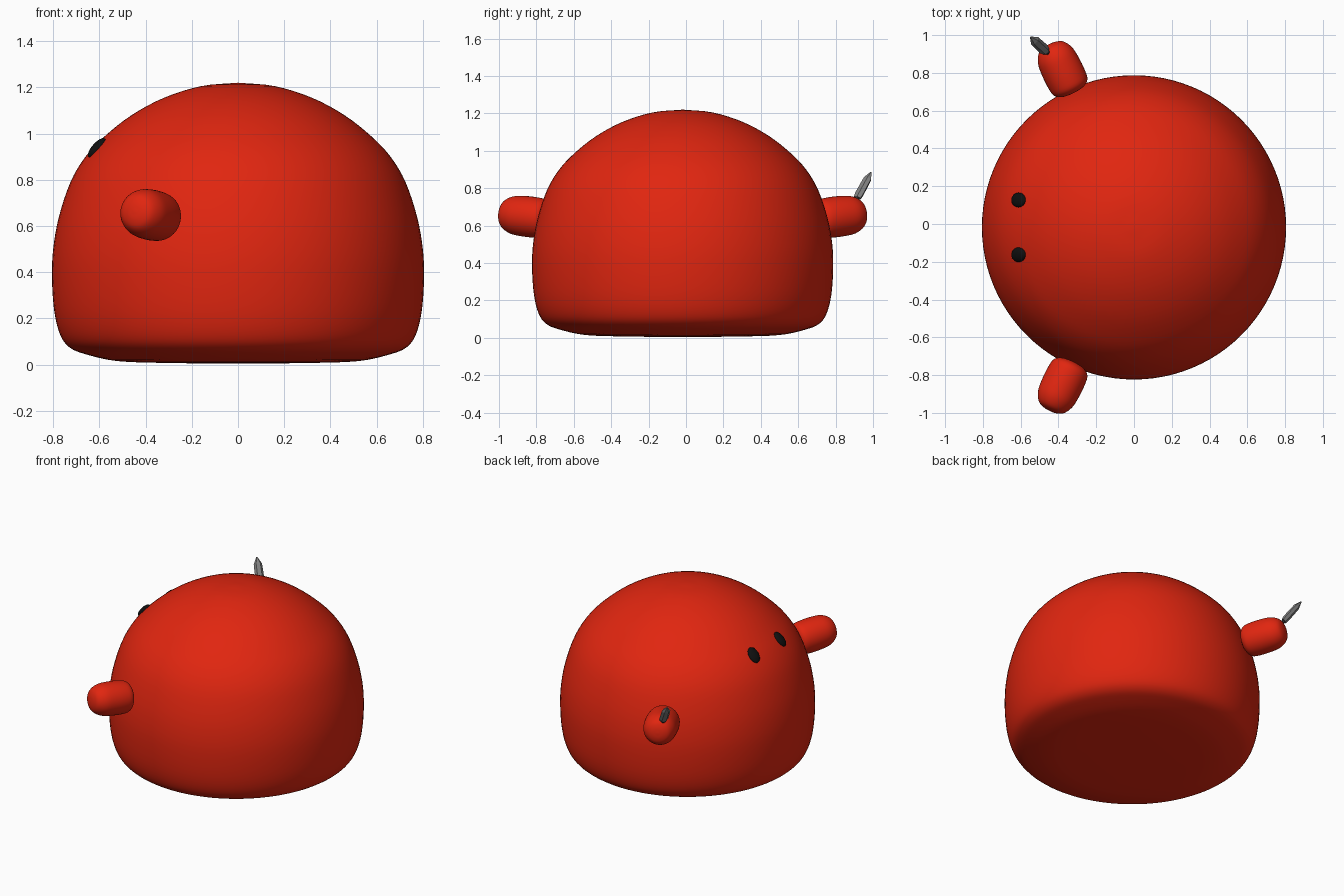
import bpy, bmesh, math
from mathutils import Vector, Matrix

cube = bpy.data.objects.get("Cube")
if cube:
    bpy.data.objects.remove(cube, do_unlink=True)


def material(name, color, rough=0.5):
    m = bpy.data.materials.new(name)
    m.use_nodes = True
    m.diffuse_color = (*color, 1)
    bsdf = m.node_tree.nodes["Principled BSDF"]
    bsdf.inputs["Base Color"].default_value = (*color, 1)
    bsdf.inputs["Roughness"].default_value = rough
    return m


RED = material("red", (0.75, 0.019, 0.005))
BLACK = material("black", (0.005, 0.005, 0.005))
STEEL = material("steel_grey", (0.22, 0.22, 0.22))
DARK = material("dark_grey", (0.04, 0.04, 0.04))


def smooth_profile(points, steps=4):
    """Catmull-Rom curve through (radius, height) points."""
    p = [Vector(q) for q in points]
    p = [2 * p[0] - p[1]] + p + [2 * p[-1] - p[-2]]
    out = []
    for a, b, c, d in zip(p, p[1:], p[2:], p[3:]):
        for i in range(steps):
            t = i / steps
            out.append(0.5 * (2 * b + (c - a) * t + (2 * a - 5 * b + 4 * c - d) * t ** 2
                              + (3 * b - a - 3 * c + d) * t ** 3))
    return out + [p[-2]]


def frame(origin, axis, side=(0, 0, 1)):
    """Matrix whose z runs along axis and whose x lies close to side."""
    z = Vector(axis).normalized()
    x = Vector(side)
    x = (x - z * x.dot(z)).normalized()
    return Matrix.Translation(origin) @ Matrix((x, z.cross(x), z)).transposed().to_4x4()


def lathe(name, profile, mat, matrix, segments=64, flatten=1.0, smooth=True):
    """Revolve a profile around z, optionally flattened along y."""
    bm = bmesh.new()
    verts = [bm.verts.new((max(r, 0), 0, h)) for r, h in profile]
    edges = [bm.edges.new(pair) for pair in zip(verts, verts[1:])]
    bmesh.ops.spin(bm, geom=verts + edges, cent=(0, 0, 0), axis=(0, 0, 1),
                   angle=math.tau, steps=segments, use_duplicate=False)
    bmesh.ops.remove_doubles(bm, verts=bm.verts, dist=0.0001)
    bmesh.ops.scale(bm, vec=(1, flatten, 1), verts=bm.verts)
    bmesh.ops.recalc_face_normals(bm, faces=bm.faces)
    for f in bm.faces:
        f.smooth = smooth
    mesh = bpy.data.meshes.new(name)
    bm.to_mesh(mesh)
    bm.free()
    mesh.materials.append(mat)
    obj = bpy.data.objects.new(name, mesh)
    obj.matrix_world = matrix
    bpy.context.collection.objects.link(obj)
    return obj


MID_Y = -0.018

# Domed body with a softly rounded, nearly flat base
body = [(0, 0.004), (0.3, 0.007), (0.52, 0.015), (0.66, 0.045), (0.73, 0.075),
        (0.77, 0.13), (0.795, 0.23), (0.805, 0.37), (0.8, 0.5), (0.775, 0.64),
        (0.725, 0.79), (0.66, 0.9), (0.575, 0.99), (0.46, 1.08), (0.32, 1.155),
        (0.16, 1.205), (0, 1.22)]
lathe("body", smooth_profile(body), RED, Matrix.Translation((0, MID_Y, 0)), 96)

# Stubby rounded arms, mirrored front to back
arm = [(0, -0.03), (0.06, -0.025), (0.098, 0), (0.108, 0.05), (0.108, 0.13),
       (0.1, 0.19), (0.075, 0.235), (0.04, 0.253), (0, 0.258)]
for label, s in (("front", -1), ("back", 1)):
    lathe(label + "_arm", smooth_profile(arm), RED,
          frame((-0.335, MID_Y + s * 0.74, 0.638), (-0.43, s * 0.88, 0.1)), 40)

    # Flattened oval eye lying on the dome
    eye = [(0.054 * math.sin(a), 0.02 * math.cos(a))
           for a in (math.pi * i / 12 for i in range(13))]
    lathe(label + "_eye", eye, BLACK,
          frame((-0.611, MID_Y + s * 0.145, 0.938), (-0.73, s * 0.17, 0.66)),
          24, flatten=0.72)

# Small faceted blade on a thin stem, held by the back arm
blade_frame = frame((-0.45, 0.9, 0.72), (-0.5, 0.46, 0.85), (0.7, 0.7, 0))
lathe("blade_stem", [(0, -0.02), (0.013, -0.02), (0.013, 0.05), (0, 0.05)],
      DARK, blade_frame, 8, smooth=False)
lathe("blade", [(0, 0.035), (0.024, 0.035), (0.029, 0.06), (0.027, 0.165),
                (0.004, 0.212), (0, 0.213)],
      STEEL, blade_frame, 6, flatten=0.7, smooth=False)
